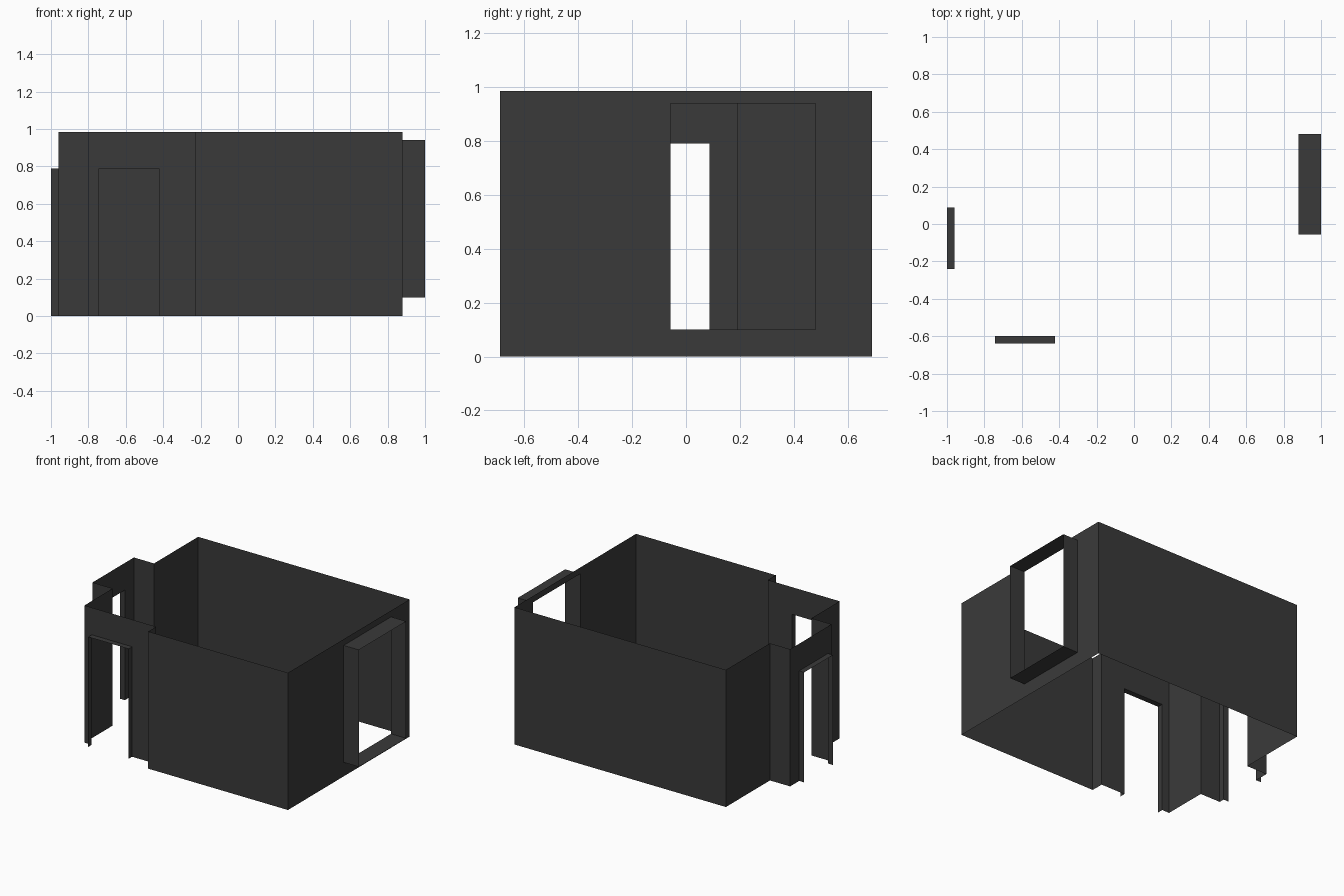
import bpy, bmesh

if "Cube" in bpy.data.objects:
    bpy.data.objects.remove(bpy.data.objects["Cube"])

H = 0.985  # wall height

mat = bpy.data.materials.new("dark_grey")
mat.diffuse_color = (0.042, 0.042, 0.042, 1)
mat.use_nodes = True
mat.node_tree.nodes["Principled BSDF"].inputs["Base Color"].default_value = mat.diffuse_color


def make_object(name, quads):
    bm = bmesh.new()
    for q in quads:
        bm.faces.new([bm.verts.new(p) for p in q])
    bmesh.ops.remove_doubles(bm, verts=bm.verts, dist=1e-4)
    bmesh.ops.recalc_face_normals(bm, faces=bm.faces)
    me = bpy.data.meshes.new(name)
    bm.to_mesh(me)
    bm.free()
    me.materials.append(mat)
    ob = bpy.data.objects.new(name, me)
    bpy.context.collection.objects.link(ob)


def panel(a, b, z0=0.0, z1=H):
    """Upright sheet between two plan points."""
    return [(*a, z0), (*b, z0), (*b, z1), (*a, z1)]


def along(a, b, t):
    """Plan point at coordinate t on an axis-aligned wall a-b."""
    return (t, a[1]) if abs(a[1] - b[1]) < 1e-6 else (a[0], t)


def pierced(a, b, t0, t1, z0, z1):
    """Wall a-b with an opening t0..t1, z0..z1."""
    p, q = along(a, b, t0), along(a, b, t1)
    quads = [panel(a, p, za, zb) for za, zb in ((0, z0), (z0, z1), (z1, H)) if zb > za]
    quads += [panel(q, b, za, zb) for za, zb in ((0, z0), (z0, z1), (z1, H)) if zb > za]
    quads.append(panel(p, q, z1, H))
    if z0 > 0:
        quads.append(panel(p, q, 0, z0))
    return quads


def reveal(p, q, out, z0, z1):
    """Lining that projects outward from an opening p-q."""
    po = (p[0] + out[0], p[1] + out[1])
    qo = (q[0] + out[0], q[1] + out[1])
    quads = [panel(p, po, z0, z1), panel(q, qo, z0, z1)]
    for z in ([z1, z0] if z0 > 0 else [z1]):
        quads.append([(*p, z), (*q, z), (*qo, z), (*po, z)])
    return quads


# room outline, seen from above, starting at the front right corner
plan = [(0.88, -0.69), (0.88, 0.69), (-0.80, 0.69), (-0.80, 0.19),
        (-0.96, 0.19), (-0.96, -0.28), (-0.80, -0.28), (-0.80, -0.60),
        (-0.23, -0.60), (-0.23, -0.69)]

# openings per wall index: start, end, bottom, top, outward depth
openings = {
    0: ("window", -0.057, 0.48, 0.10, 0.94, (0.12, 0)),
    4: ("left_door", 0.087, -0.24, 0.0, 0.79, (-0.04, 0)),
    7: ("front_door", -0.742, -0.422, 0.0, 0.79, (0, -0.04)),
}

# walls and opening linings
walls = []
for i, a in enumerate(plan):
    b = plan[(i + 1) % len(plan)]
    if i in openings:
        name, t0, t1, z0, z1, out = openings[i]
        walls += pierced(a, b, t0, t1, z0, z1)
        make_object(name + "_lining",
                    reveal(along(a, b, t0), along(a, b, t1), out, z0, z1))
    else:
        walls.append(panel(a, b))
make_object("room_walls", walls)
